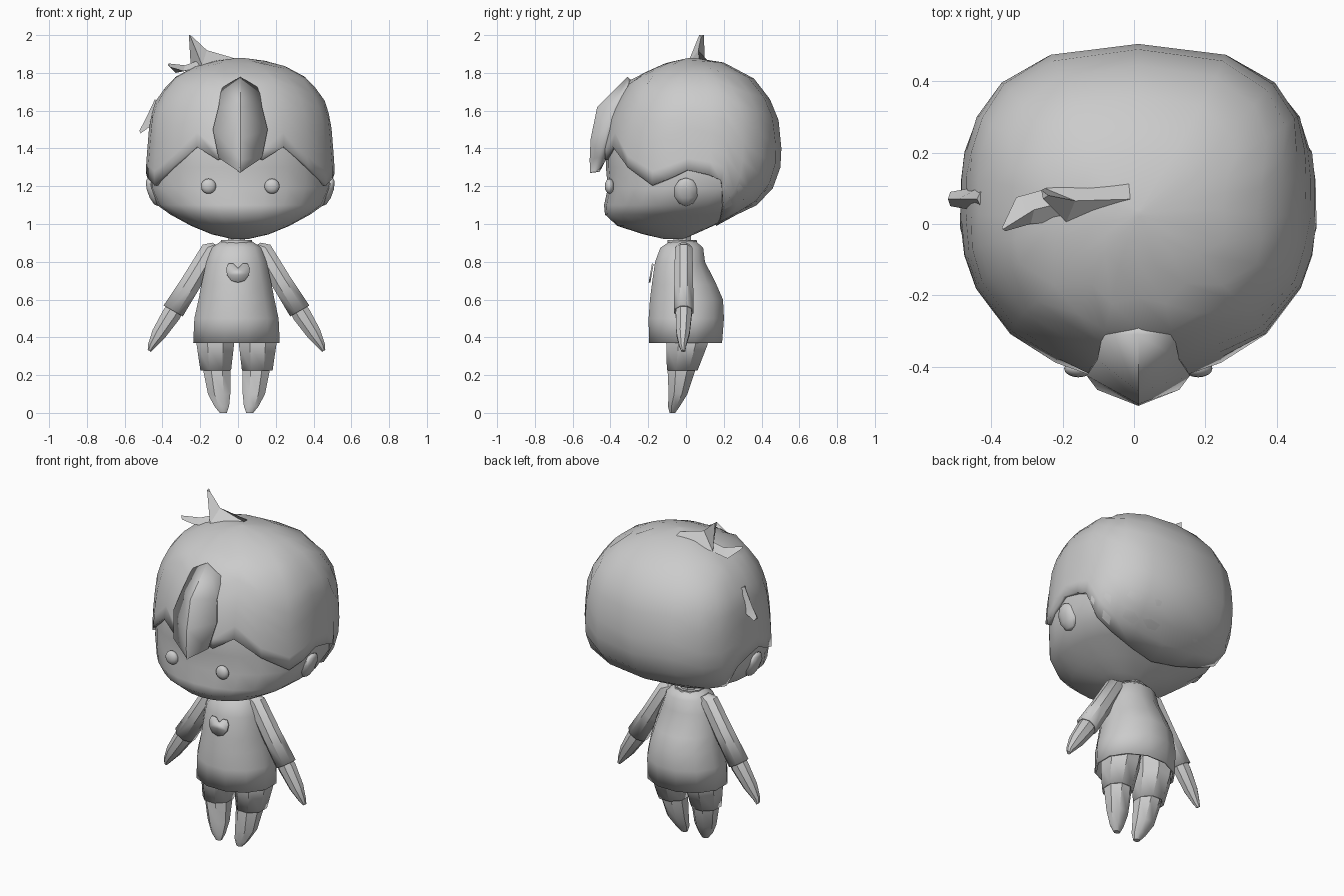
import bpy, bmesh, math
from mathutils import Vector

if "Cube" in bpy.data.objects:
    bpy.data.objects.remove(bpy.data.objects["Cube"])

grey = bpy.data.materials.new("plain_grey")
grey.diffuse_color = (0.6, 0.6, 0.6, 1)
grey.use_nodes = True
grey.node_tree.nodes["Principled BSDF"].inputs["Base Color"].default_value = grey.diffuse_color
HEAD_X, BODY_X = 0.012, -0.008


def finish(name, bm, angle=40):
    bmesh.ops.recalc_face_normals(bm, faces=bm.faces)
    me = bpy.data.meshes.new(name)
    bm.to_mesh(me)
    bm.free()
    ob = bpy.data.objects.new(name, me)
    bpy.context.collection.objects.link(ob)
    me.materials.append(grey)
    bpy.ops.object.select_all(action='DESELECT')
    ob.select_set(True)
    bpy.context.view_layer.objects.active = ob
    bpy.ops.object.shade_smooth_by_angle(angle=math.radians(angle))
    return ob


def loft(name, rings, start=True, end=True, angle=40):
    """Skin closed rings of equal point count."""
    bm = bmesh.new()
    vs = [[bm.verts.new(p) for p in r] for r in rings]
    n = len(rings[0])
    for a, b in zip(vs, vs[1:]):
        for i in range(n):
            j = (i + 1) % n
            bm.faces.new((a[i], a[j], b[j], b[i]))
    if start:
        bm.faces.new(vs[0])
    if end:
        bm.faces.new(vs[-1])
    return finish(name, bm, angle)


def oval(c, u, v, n=8):
    """Ring of n points around c spanned by half-axes u and v."""
    c, u, v = Vector(c), Vector(u), Vector(v)
    return [c + u * math.cos(t) + v * math.sin(t)
            for t in (2 * math.pi * (i + .5) / n for i in range(n))]


def flat(x, y, z, rx, ry, n=8):
    return oval((x, y, z), (rx, 0, 0), (0, ry, 0), n)


def solidify(ob, t, offset=-1):
    m = ob.modifiers.new("thickness", 'SOLIDIFY')
    m.thickness, m.offset = t, offset


def interp(table, x):
    for a, b in zip(table, table[1:]):
        if x <= b[0]:
            f = (x - a[0]) / (b[0] - a[0])
            return [p + (q - p) * f for p, q in zip(a[1:], b[1:])]
    return list(table[-1][1:])


# Head outline: height, half width, front y, back y
HEAD = [(1.88, .01, .02, .04), (1.855, .20, -.10, .20), (1.77, .36, -.29, .36),
        (1.66, .445, -.36, .445), (1.55, .48, -.41, .49), (1.40, .492, -.44, .505),
        (1.30, .50, -.44, .50), (1.19, .50, -.43, .46), (1.10, .46, -.45, .375),
        (1.05, .39, -.445, .27), (.99, .28, -.38, .16), (.945, .17, -.24, .06), (.92, .06, -.13, .0)]
ROWS = [(i, *h) for i, h in enumerate(HEAD)]
ROW_AT = [(-h[0], i) for i, h in enumerate(HEAD)]


def head_point(row, deg, inset=0.0):
    z, rx, yf, yb = interp(ROWS, row)
    a = math.radians(deg)
    s, c = math.sin(a), math.cos(a)
    k = 0.74 if c < 0 else 0.95          # squarer at the back
    sx = math.copysign(abs(s) ** k, s)
    cy = math.copysign(abs(c) ** k, c)
    return Vector((HEAD_X + max(rx - inset, .01) * sx,
                   (yf + yb) / 2 - max((yb - yf) / 2 - inset * .8, .01) * cy, z))


# Face and skull
loft("face", [[head_point(r, d, .02) for d in range(0, 360, 15)] for r in range(3, 13)], angle=60)

# Hair cap: lower edge height by angle from the front
EDGE = [(0, 1.38), (13, 1.34), (27, 1.41), (45, 1.30), (65, 1.205), (77, 1.24), (88, 1.285),
        (97, 1.26), (105, 1.23), (118, 1.10), (135, 1.05), (157, 1.01), (180, .99)]
degs = [e[0] for e in EDGE] + [360 - e[0] for e in EDGE[-2:0:-1]]
rings = []
for k in range(11):
    ring = []
    for d in degs:
        zlow = interp(EDGE, min(d, 360 - d))[0]
        ring.append(head_point(interp(ROW_AT, -zlow)[0] * k / 10, d))
    rings.append(ring)
solidify(loft("hair_cap", rings, end=False, angle=60), .03)

# Centre fringe lock: half width, side y, ridge y, side z, ridge z
bm = bmesh.new()
rows = []
for w, ys, yr, zs, zr in [(.10, -.31, -.31, 1.72, 1.78), (.115, -.38, -.47, 1.62, 1.62),
                          (.145, -.425, -.505, 1.50, 1.45), (.115, -.465, -.51, 1.35, 1.34),
                          (.004, -.50, -.508, 1.275, 1.27)]:
    rows.append([bm.verts.new((HEAD_X + x, y, z))
                 for x, y, z in ((-w, ys, zs), (0, yr, zr), (w, ys, zs))])
for a, b in zip(rows, rows[1:]):
    for i in (0, 1):
        bm.faces.new((a[i], a[i + 1], b[i + 1], b[i]))
for f in bm.faces:
    f.normal_update()
solidify(finish("fringe_lock", bm, 25), .05)

# Crown tufts and side strand: wedge-shaped locks
loft("crown_tuft", [[(.01, .02, 1.86), (.01, .12, 1.86), (.0, .07, 1.872)],
                    [(-.19, .005, 1.84), (-.25, .10, 1.83), (-.165, .065, 1.92)],
                    [(-.255, .07, 2.0), (-.26, .095, 2.0), (-.24, .08, 1.99)]], angle=15)
loft("crown_tuft_small", [[(-.18, .01, 1.83), (-.24, .10, 1.83), (-.20, .06, 1.87)],
                          [(-.29, .0, 1.81), (-.33, .075, 1.80), (-.28, .04, 1.84)],
                          [(-.36, -.02, 1.83), (-.37, -.01, 1.84), (-.368, -.015, 1.85)]], angle=15)
loft("side_strand", [[(-.42, .03, 1.65), (-.42, .11, 1.65), (-.44, .07, 1.66)],
                     [(-.46, .04, 1.52), (-.46, .10, 1.52), (-.492, .07, 1.55)],
                     [(-.515, .05, 1.48), (-.515, .09, 1.48), (-.522, .07, 1.495)]], angle=15)


# Rounded balls for ears and eyes
def ball(name, loc, size, seg, tilt=0):
    bm = bmesh.new()
    bmesh.ops.create_uvsphere(bm, u_segments=seg, v_segments=seg // 2, radius=1)
    for v in bm.verts:
        v.co = Vector(v.co[i] * size[i] for i in range(3))
    ob = finish(name, bm, 50)
    ob.location, ob.rotation_euler = loc, (0, tilt, 0)


for s, side in ((-1, "left"), (1, "right")):
    ball(side + "_eye", (HEAD_X + .168 * s, -.405, 1.20), (.04, .025, .04), 16)
    ball(side + "_ear", (HEAD_X + .462 * s, 0, 1.17), (.03, .065, .08), 10, .35 * s)

# Neck and collar
loft("neck", [flat(BODY_X, -.02, z, .05, .05) for z in (.86, .96)])
loft("collar", [flat(BODY_X, -.02, z, r, r * .9, 10)
                for z, r in ((.88, .09), (.915, .085), (.905, .055))], False, False)

# Shirt with open hem: height, half width, front y, back y
SHIRT = [(.37, .228, -.195, .19), (.50, .222, -.197, .20), (.60, .20, -.19, .195), (.68, .185, -.18, .16),
         (.80, .158, -.163, .10), (.875, .13, -.135, .09), (.91, .08, -.08, .05)]
shirt = loft("shirt", [flat(BODY_X, (f + b) / 2, z, w * 1.04, (b - f) / 2 * 1.04, 12)
                       for z, w, f, b in SHIRT], start=False, angle=50)
solidify(shirt, .012)

# Heart patch following the chest slope
bm = bmesh.new()
heart = [(0, .765), (.025, .79), (.05, .79), (.063, .765), (.058, .73), (.035, .70), (0, .69)]
pts = heart + [(-x, z) for x, z in heart[-2:0:-1]]
bm.faces.new([bm.verts.new((BODY_X + .008 + x, -.176 - (.79 - z) * .17, z)) for x, z in pts])
solidify(finish("heart_patch", bm), .009, 0)

# Limbs, built once per side
for s, side in ((-1, "left"), (1, "right")):
    def arm_ring(x, z, w, d, y=-.012):
        return oval((BODY_X + s * x, y, z), (s * w * .87, 0, w * .5), (0, d, 0))

    sleeve = loft(side + "_sleeve", [arm_ring(.10, .885, .035, .035), arm_ring(.135, .865, .055, .05),
                                     arm_ring(.24, .69, .058, .054), arm_ring(.335, .54, .063, .056)],
                  end=False)
    solidify(sleeve, .01)
    loft(side + "_hand", [arm_ring(.29, .61, .045, .042), arm_ring(.345, .52, .053, .046),
                          arm_ring(.41, .42, .042, .038, -.016), arm_ring(.45, .355, .022, .02, -.018),
                          arm_ring(.462, .328, .01, .012, -.014)])

    def leg_ring(x, y, z, rx, ry):
        return flat(BODY_X + s * x, y, z, rx, ry)

    shorts = loft(side + "_shorts_leg", [leg_ring(.108, .01, .45, .11, .13), leg_ring(.112, .005, .36, .107, .118),
                                         leg_ring(.11, -.02, .225, .088, .088)], end=False)
    solidify(shorts, .012)
    loft(side + "_leg", [leg_ring(.108, -.01, .32, .075, .07), leg_ring(.104, -.025, .22, .077, .078),
                         leg_ring(.092, -.042, .10, .064, .054), leg_ring(.078, -.064, .035, .042, .034),
                         leg_ring(.07, -.072, .0, .02, .016)])
